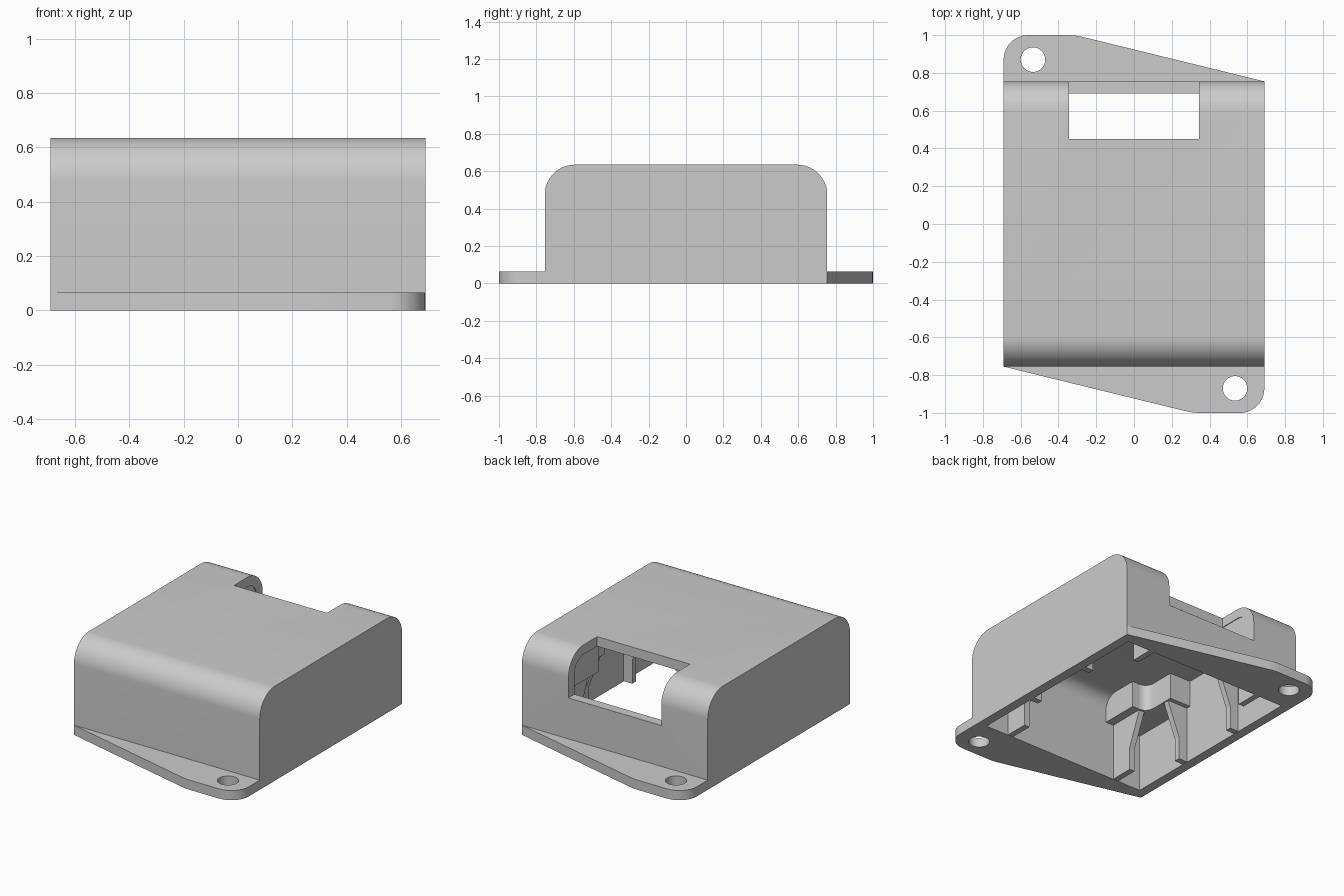
import bpy, bmesh
from math import sin, cos, pi

if "Cube" in bpy.data.objects:
    bpy.data.objects.remove(bpy.data.objects["Cube"])

HX, HY, HZ, T = 0.69, 0.755, 0.635, 0.065     # half width, half depth, height, wall


def arc(cx, cy, r, a0, a1, n=14):
    return [(cx + r * cos((a0 + (a1 - a0) * i / n) * pi / 180),
             cy + r * sin((a0 + (a1 - a0) * i / n) * pi / 180)) for i in range(n + 1)]


def prism(name, pts, axis, lo, hi):
    place = {'x': lambda p, t: (t, p[0], p[1]),
             'y': lambda p, t: (p[0], t, p[1]),
             'z': lambda p, t: (p[0], p[1], t)}[axis]
    bm = bmesh.new()
    a = [bm.verts.new(place(p, lo)) for p in pts]
    b = [bm.verts.new(place(p, hi)) for p in pts]
    bm.faces.new(a)
    bm.faces.new(b)
    n = len(pts)
    for i in range(n):
        j = (i + 1) % n
        bm.faces.new((a[i], a[j], b[j], b[i]))
    bmesh.ops.recalc_face_normals(bm, faces=bm.faces)
    me = bpy.data.meshes.new(name)
    bm.to_mesh(me)
    bm.free()
    ob = bpy.data.objects.new(name, me)
    bpy.context.collection.objects.link(ob)
    return ob


def activate(ob):
    bpy.ops.object.select_all(action='DESELECT')
    ob.select_set(True)
    bpy.context.view_layer.objects.active = ob


def cut(ob, cutter):
    cutter.hide_render = True
    m = ob.modifiers.new("cut", 'BOOLEAN')
    m.operation, m.solver, m.object = 'DIFFERENCE', 'EXACT', cutter
    activate(ob)
    bpy.ops.object.modifier_apply(modifier=m.name)
    bpy.data.objects.remove(cutter)


def smooth(ob):
    activate(ob)
    bpy.ops.object.shade_smooth_by_angle(angle=pi / 6)


def arch(hy, hz, r, z0):
    return ([(-hy, z0), (hy, z0)] + arc(hy - r, hz - r, r, 0, 90)
            + arc(-hy + r, hz - r, r, 90, 180))


# shell: rounded cover, hollowed from below, with a window at the back
shell = prism("cover_shell", arch(HY, HZ, 0.16, 0), 'x', -HX, HX)
cut(shell, prism("cavity_cutter", arch(HY - T, HZ - T, 0.095, -0.2), 'x', -HX + T, HX - T))
cut(shell, prism("window_cutter", [(-0.345, 0.45), (0.345, 0.45), (0.345, 0.9), (-0.345, 0.9)],
                 'z', 0.34, 0.9))
smooth(shell)

# mounting tabs, the front one turned half around
for name, s in (("back_tab", 1), ("front_tab", -1)):
    outline = ([(HX, HY), (-0.27, 0.99), (-0.305, 0.997), (-0.34, 1.0)]
               + arc(-HX + 0.13, 0.87, 0.13, 90, 180) + [(-HX, HY)])
    tab = prism(name, [(s * x, s * y) for x, y in outline], 'z', 0, T)
    hole = arc(-0.535 * s, 0.87 * s, 0.065, 0, 360, 32)[:-1]
    cut(tab, prism("hole_cutter", hole, 'z', -0.1, 0.2))
    smooth(tab)

# corner supports under the roof, each held by two tapered ribs
WX, WY = HX - T + 0.01, HY - T + 0.01
block = ([(WX, WY), (0.35, WY), (0.35, 0.43), (0.406, 0.43)]
         + arc(0.406, 0.37, 0.06, 90, 0, 6)[::1] + [(0.466, 0.2), (WX, 0.2)])
# notch corner is concave: curve bows towards the wall corner
for sx in (-1, 1):
    for sy in (-1, 1):
        tag = ("left" if sx < 0 else "right") + ("_front" if sy < 0 else "_back")
        smooth(prism("support_" + tag, [(sx * x, sy * y) for x, y in block], 'z', 0.39, 0.58))
        end_rib = [(WY, 0.002), (0.53, 0.002), (0.53, 0.16), (0.44, 0.38), (0.44, 0.4), (WY, 0.4)]
        prism("end_rib_" + tag, [(sy * y, z) for y, z in end_rib], 'x', sx * 0.41, sx * 0.45)
        side_rib = [(WX, 0.002), (0.56, 0.002), (0.56, 0.16), (0.475, 0.38), (0.475, 0.4), (WX, 0.4)]
        prism("side_rib_" + tag, [(sx * x, z) for x, z in side_rib], 'y', sy * 0.23, sy * 0.27)
